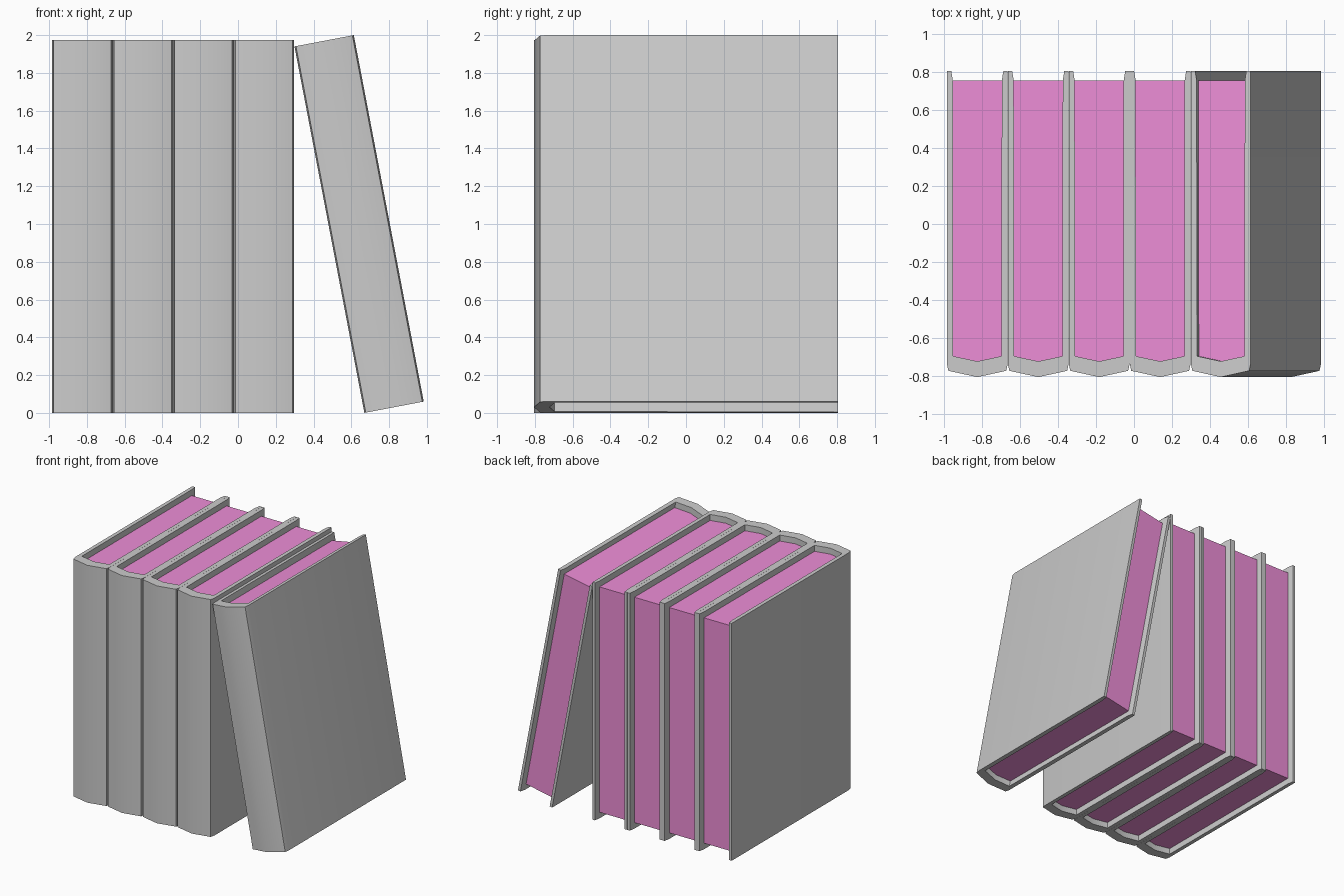
import bpy, bmesh
from math import radians, sin, cos

if "Cube" in bpy.data.objects:
    bpy.data.objects.remove(bpy.data.objects["Cube"])

HEIGHT = 1.975
HALF_W = 0.16
RECESS = 0.05
TILT = radians(10.8)

pink = bpy.data.materials.new("page_pink")
pink.diffuse_color = (0.85, 0.27, 0.68, 1)
pink.use_nodes = True
pink.node_tree.nodes["Principled BSDF"].inputs["Base Color"].default_value = pink.diffuse_color


def mirrored(half):
    """Complete a right-hand half profile across x = 0 (last point on the axis)."""
    return half + [(-x, y) for x, y in reversed(half[:-1])]


def extrude(name, profile, z0, z1, mat=None):
    """Extrude a plan-view profile between two heights."""
    bm = bmesh.new()
    face = bm.faces.new([bm.verts.new((x, y, z0)) for x, y in profile])
    res = bmesh.ops.extrude_face_region(bm, geom=[face])
    top = [v for v in res["geom"] if isinstance(v, bmesh.types.BMVert)]
    bmesh.ops.translate(bm, verts=top, vec=(0, 0, z1 - z0))
    bmesh.ops.recalc_face_normals(bm, faces=bm.faces[:])
    mesh = bpy.data.meshes.new(name)
    bm.to_mesh(mesh)
    bm.free()
    ob = bpy.data.objects.new(name, mesh)
    bpy.context.collection.objects.link(ob)
    if mat:
        mesh.materials.append(mat)
    bpy.ops.object.select_all(action='DESELECT')
    ob.select_set(True)
    bpy.context.view_layer.objects.active = ob
    bpy.ops.object.shade_smooth_by_angle(angle=radians(30))
    return ob


# Half profiles, running from the fore-edge to the middle of the spine
OUTER = [(HALF_W, 0.805), (HALF_W, -0.735), (0.152, -0.772), (0, -0.805)]
INNER = [(0.137, 0.805), (0.129, 0.755), (0.127, -0.695), (0, -0.722)]
PAGES = [(0.131, 0.755), (0.129, -0.697), (0, -0.724)]


def book(label, loc, tilt=0):
    # Wrap-around cover with pointed spine
    cover = extrude("cover_" + label,
                    mirrored(OUTER) + mirrored(INNER)[::-1], 0, HEIGHT)
    # Page block, set back from the cover edges
    pages = extrude("pages_" + label, mirrored(PAGES),
                    RECESS, HEIGHT - RECESS, pink)
    for ob in (cover, pages):
        ob.location = loc
        ob.rotation_euler = (0, tilt, 0)


# Four upright books
for i in range(4):
    book(f"upright_{i + 1}", (-0.824 + 0.3205 * i, 0, 0))

# Leaning book, pivoting on its lower left corner
book("leaning", (0.669 + HALF_W * cos(TILT), 0, HALF_W * sin(TILT)), -TILT)
